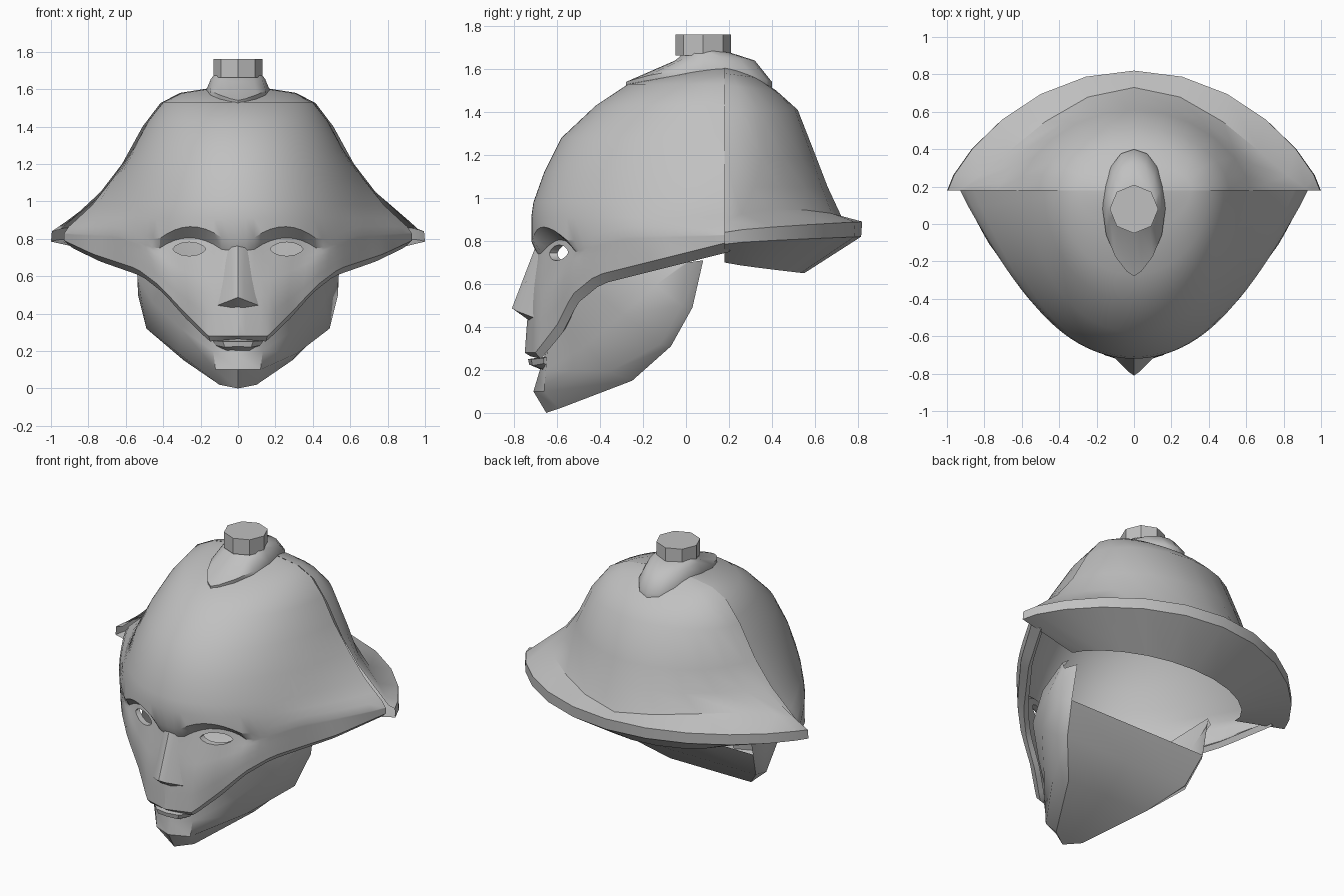
import bpy, bmesh, math

if "Cube" in bpy.data.objects:
    bpy.data.objects.remove(bpy.data.objects["Cube"])

GREY = bpy.data.materials.new("plain_grey")
GREY.diffuse_color = (0.53, 0.53, 0.53, 1)
GREY.use_nodes = True
GREY.node_tree.nodes["Principled BSDF"].inputs["Base Color"].default_value = GREY.diffuse_color


def finish(ob, angle):
    if not ob.data.materials:
        ob.data.materials.append(GREY)
    bpy.ops.object.select_all(action='DESELECT')
    ob.select_set(True)
    bpy.context.view_layer.objects.active = ob
    if angle:
        bpy.ops.object.shade_smooth_by_angle(angle=math.radians(angle))


def from_bmesh(name, bm):
    me = bpy.data.meshes.new(name)
    bm.to_mesh(me)
    bm.free()
    ob = bpy.data.objects.new(name, me)
    bpy.context.collection.objects.link(ob)
    return ob


def loft(name, rows, flip=False, angle=30):
    """Skin half rows (centre first, then outwards), mirrored across x = 0."""
    bm = bmesh.new()
    grid = []
    for row in rows:
        full = [(-x, y, z) for x, y, z in reversed(row[1:])] + list(row)
        grid.append([bm.verts.new(p) for p in full])
    for a, b in zip(grid, grid[1:]):
        for i in range(len(a) - 1):
            f = [a[i], b[i], b[i + 1], a[i + 1]]
            bm.faces.new(f[::-1] if flip else f)
    bmesh.ops.remove_doubles(bm, verts=bm.verts, dist=0.0005)
    ob = from_bmesh(name, bm)
    finish(ob, angle)
    return ob


def mix(p, q, u):
    return tuple(a + (b - a) * u for a, b in zip(p, q))


def along(keys, t):
    """Point on a polyline given as (t, point) keys."""
    for (t0, p), (t1, q) in zip(keys, keys[1:]):
        if t <= t1 + 1e-6:
            return mix(p, q, (t - t0) / (t1 - t0))
    return keys[-1][1]


# --- face mask: forehead dome flaring into side wings, tapering to the mouth
N = 24


def mask_row(z, front, width, flare, power=1):
    row = []
    for i in range(N + 1):
        t = i / N
        a = t * math.pi / 2
        row.append((width * math.sin(a) + flare * t ** 4,
                    0.18 - (0.18 - front) * max(0, math.cos(a)) ** power, z))
    return row


def arch(p, amount):
    """Bend a brow row into an arch over each eye."""
    x, y, z = p
    drop = min(0.065, 0.065 * ((x - 0.25) / 0.17) ** 2)
    fade = min(1, max(0, 1 - (x - 0.45) / 0.2))
    return (x, y, z - drop * fade * amount)


rows = [mask_row(*r) for r in (
    (1.61, 0.10, 0.10, 0), (1.58, -0.03, 0.30, 0), (1.53, -0.27, 0.40, 0),
    (1.43, -0.42, 0.48, 0), (1.28, -0.58, 0.56, 0), (1.12, -0.66, 0.62, 0.05, 0.95),
    (0.98, -0.71, 0.64, 0.14, 0.9), (0.91, -0.72, 0.655, 0.2, 0.88))]
brow = mask_row(0.83, -0.71, 0.68, 0.25, 0.88)
rows.append([arch(p, 1) for p in mask_row(0.865, -0.72, 0.67, 0.235, 0.88)])
edge_keys = [(0, (0, -0.75, 0.28)), (0.17, (0.16, -0.70, 0.28)),
             (0.33, (0.29, -0.60, 0.41)), (0.45, (0.42, -0.53, 0.55)),
             (0.56, (0.54, -0.42, 0.64)), (0.8, (0.78, -0.10, 0.72)),
             (1, (0.93, 0.18, 0.79))]
edge = [along(edge_keys, i / N) for i in range(N + 1)]
for u, bend in ((0.05, 1), (0.15, 0.8), (0.3, 0.35), (0.45, 0), (0.6, 0), (0.8, 0), (1, 0)):
    row = []
    for p, q in zip(brow, edge):
        x, y, z = mix(p, q, u)
        # eye sockets sink in below the brow
        socket = 0.02 / (1 + (x / 0.42) ** 8) + 0.05 * math.exp(-((x - 0.27) / 0.17) ** 4)
        row.append(arch((x, y + socket * max(0, 1 - 1.6 * u), z), bend))
    rows.append(row)
rows.append([(x * 0.95, y + 0.025, z - 0.04 * min(1, 0.4 + 2 * x)) for x, y, z in edge])
mask = loft("face_mask", rows, angle=0)

# almond eye openings
bm = bmesh.new()
for s in (-1, 1):
    ring = []
    for i in range(12):
        a = i * math.tau / 12
        ring.append(bm.verts.new((s * 0.26 + 0.088 * math.cos(a), -0.95,
                                  0.745 + 0.037 * math.sin(a) * abs(math.sin(a)) ** 0.3)))
    face = bm.faces.new(ring)
    out = bmesh.ops.extrude_face_region(bm, geom=[face])
    bmesh.ops.translate(bm, vec=(0, 0.62, 0),
                        verts=[v for v in out["geom"] if isinstance(v, bmesh.types.BMVert)])
bmesh.ops.recalc_face_normals(bm, faces=bm.faces)
cutter = from_bmesh("eye_cutter", bm)
cutter.hide_render = True
cutter.data.materials.append(GREY)

solid = mask.modifiers.new("thickness", 'SOLIDIFY')
solid.thickness, solid.offset = 0.035, -1
cut = mask.modifiers.new("eyes", 'BOOLEAN')
cut.operation, cut.solver, cut.object = 'DIFFERENCE', 'EXACT', cutter
finish(mask, 0)
for m in ("thickness", "eyes"):
    bpy.ops.object.modifier_apply(modifier=m)
bpy.data.objects.remove(cutter)
finish(mask, 30)

# --- nose: narrow ridge with flanks running into the cheeks
loft("nose", [[(0, -0.69, 0.80), (0.04, -0.68, 0.80), (0.10, -0.62, 0.80)],
              [(0, -0.81, 0.487), (0.03, -0.79, 0.475), (0.12, -0.70, 0.44)],
              [(0, -0.73, 0.43), (0.03, -0.73, 0.43), (0.11, -0.69, 0.43)]], angle=45)

# --- lower lip
loft("lower_lip", [
    [(0, -0.64, 0.265), (0.07, -0.63, 0.265), (0.13, -0.62, 0.265)],
    [(0, -0.735, 0.25), (0.08, -0.72, 0.25), (0.135, -0.66, 0.255)],
    [(0, -0.73, 0.225), (0.07, -0.715, 0.22), (0.12, -0.66, 0.23)],
    [(0, -0.67, 0.20), (0.06, -0.66, 0.20), (0.10, -0.63, 0.22)]])

# --- jaw shell with a bevelled rim, closed by a panel underneath
upper = [(0, -0.665, 0.25), (0.13, -0.645, 0.30), (0.25, -0.57, 0.44),
         (0.38, -0.47, 0.60), (0.48, -0.26, 0.69), (0.53, 0.04, 0.745)]
bevel = [(0, -0.71, 0.10), (0.12, -0.66, 0.10), (0.32, -0.36, 0.19),
         (0.49, -0.12, 0.32), (0.535, -0.02, 0.50), (0.54, 0.01, 0.70)]
rim = [(0, -0.65, 0), (0.10, -0.59, 0.02), (0.29, -0.25, 0.15),
       (0.45, -0.07, 0.31), (0.50, 0.03, 0.49), (0.50, 0.08, 0.71)]
middle = [mix((p[0] * 1.12, p[1], p[2]), q, 0.5) for p, q in zip(upper, bevel)]
loft("jaw", [upper, middle, bevel, rim], angle=42)
loft("jaw_underside", [[(0, y, z), (x, y, z)] for x, y, z in rim[:5]], angle=35)

# --- back of the helmet with its flared brim


def back_row(w, d, p, tip_z, mid_z, bump=0, n=6):
    row = []
    for i in range(n + 1):
        a = i / n * math.pi / 2
        c = max(0, math.cos(a))
        row.append((w * math.sin(a), 0.178 + (d - 0.178) * c ** p,
                    tip_z + (mid_z - tip_z) * c + bump * math.sin(2 * a)))
    return row


loft("back_cap", [back_row(*r) for r in (
    (0.12, 0.24, 1, 1.61, 1.60), (0.31, 0.33, 1, 1.58, 1.56), (0.415, 0.42, 1, 1.525, 1.50),
    (0.51, 0.52, 1.1, 1.40, 1.41), (0.62, 0.61, 1.3, 1.20, 1.18),
    (0.735, 0.66, 1.8, 1.05, 1.05), (0.95, 0.73, 2.8, 0.85, 0.90, 0.06),
    (0.995, 0.82, 1.5, 0.84, 0.89), (1.0, 0.815, 1.5, 0.785, 0.82),
    (0.62, 0.55, 1.2, 0.70, 0.65))], flip=True, angle=35)

# --- crest base on the crown, with an eight-sided knob


def crest_row(w, front, back, z, dip, n=8):
    row = []
    for i in range(n + 1):
        a = i / n * math.pi
        c = math.cos(a)
        y = 0.08 - (0.08 - front) * c if c > 0 else 0.08 - (back - 0.08) * c
        k = 1.5 if c > 0 else 0.9
        row.append((w * max(0, math.sin(a)) ** k, y, z - dip * c * c))
    return row


loft("crest_base", [crest_row(*r) for r in (
    (0.001, 0.079, 0.081, 1.69, 0), (0.12, -0.01, 0.21, 1.685, 0.01),
    (0.145, -0.05, 0.32, 1.655, 0.015), (0.168, -0.28, 0.40, 1.60, 0.06),
    (0.165, -0.275, 0.40, 1.56, 0.06))], angle=40)

bpy.ops.mesh.primitive_cylinder_add(vertices=8, radius=0.13, depth=0.10, location=(0, 0.08, 1.712))
knob = bpy.context.object
knob.name = "top_knob"
finish(knob, 0)
